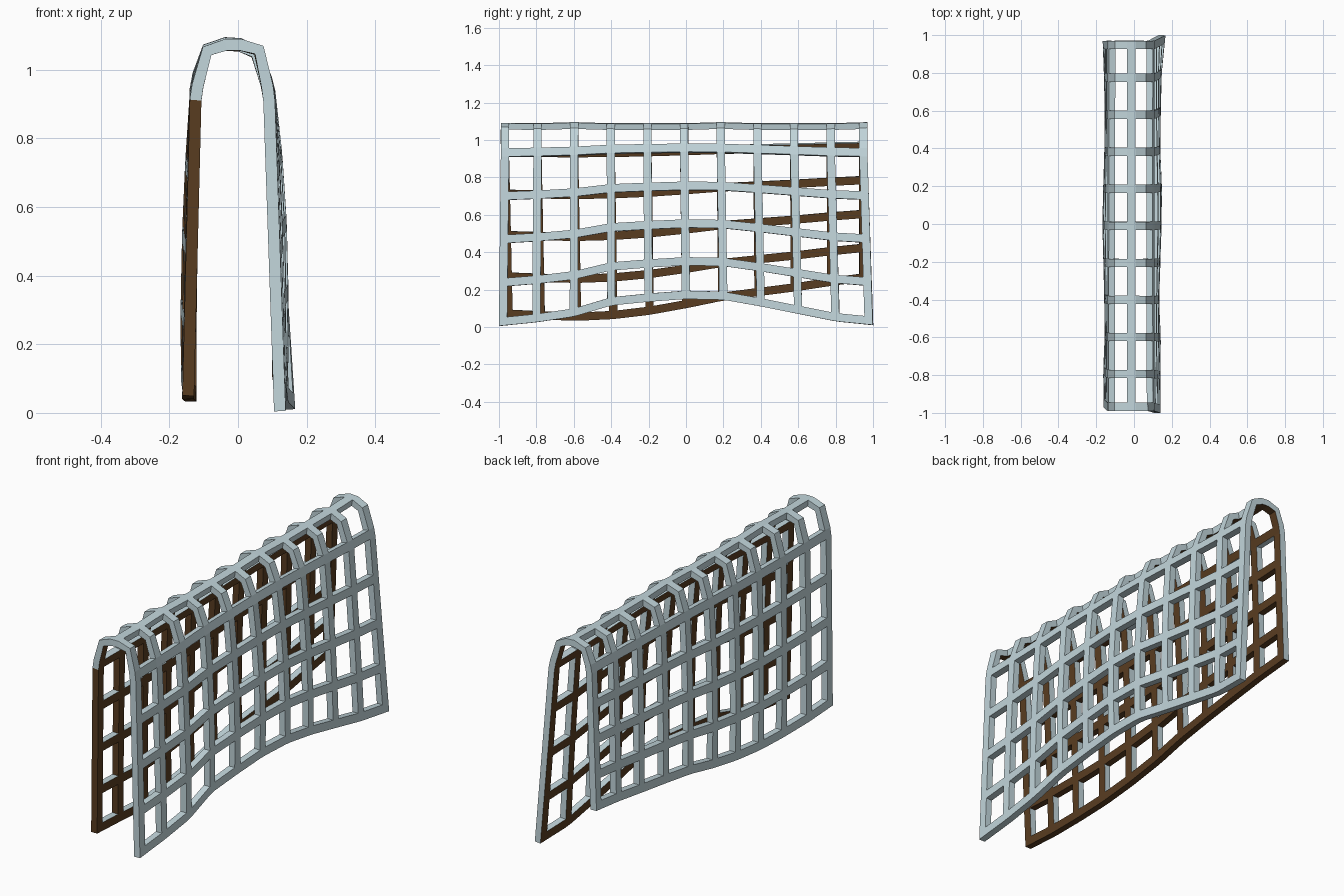
import bpy, bmesh
from mathutils import Vector

if "Cube" in bpy.data.objects:
    bpy.data.objects.remove(bpy.data.objects["Cube"])

BAR = 0.044      # strip width
THICK = 0.034    # strip thickness
COLS = 11
KINKS = (5, 7)   # rib points that bend without a lengthwise bar

# bottom edge heights and leg positions along y, front to back
RIGHT_Z = [.005, .025, .055, .115, .135, .15, .145, .11, .07, .03, .01]
LEFT_Z = [.05, .04, .033, .042, .065, .1, .14, .165, .19, .22, .245]
RIGHT_X = [.122, .123, .125, .115, .12, .125, .13, .122, .125, .13, .15]
LEFT_X = [-.145, -.146, -.138, -.141, -.145, -.15, -.146, -.14, -.138, -.142, -.149]


def material(name, col):
    m = bpy.data.materials.new(name)
    m.diffuse_color = (*col, 1)
    m.use_nodes = True
    m.node_tree.nodes["Principled BSDF"].inputs["Base Color"].default_value = m.diffuse_color
    return m


def rib(k):
    """Centre points of one cross rib, right foot over the ridge to left foot."""
    mid = 1 - abs(k - 5) / 5
    y = -.99 + 1.96 * k / (COLS - 1)
    yr = -1 + 2 * k / (COLS - 1)
    yl = -.97 + 1.94 * k / (COLS - 1)

    def leg(x0, z0, ys, x1, z1, bulge):
        pts = []
        for r in range(5):
            t = r / 4
            b = bulge * mid * 4 * t * (1 - t)
            pts.append(Vector((x0 + (x1 - x0) * t + b, ys + (y - ys) * t, z0 + (z1 - z0) * t)))
        return pts

    right = leg(RIGHT_X[k], RIGHT_Z[k], yr, .09, .93 + .17 * RIGHT_Z[k], .018)
    left = leg(LEFT_X[k], LEFT_Z[k], yl, -.123, .925 + .17 * LEFT_Z[k], -.01)
    wave = .006 * (k % 4 == 2)
    inset = .01 * (k > 0)
    arch = [Vector((.062 - inset, y, 1.058 + wave - inset)), Vector((-.015, y, 1.079 + wave)),
            Vector((-.09, y, 1.055 + wave))]
    return right + arch + left[::-1]


def doubled(pts, single=()):
    """Turn each point of a line into the two edges of a strip."""
    out, bars, n = [], set(), len(pts)
    for i, p in enumerate(pts):
        if i in single:
            out.append(p)
            continue
        bars.add(len(out))
        fwd = (pts[i + 1] - p).normalized() if i < n - 1 else None
        back = (pts[i - 1] - p).normalized() if i > 0 else None
        if back is None:
            out += [p, p + fwd * BAR]
        elif fwd is None:
            out += [p + back * BAR, p]
        else:
            out += [p + back * BAR / 2, p + fwd * BAR / 2]
    return out, bars


# strip edges in both directions, holes left open
ribs = []
for k in range(COLS):
    line, long_bars = doubled(rib(k), KINKS)
    ribs.append(line)
rows = []
for i in range(len(ribs[0])):
    line, rib_bars = doubled([r[i] for r in ribs])
    rows.append(line)
bm = bmesh.new()
grid = [[bm.verts.new(p) for p in row] for row in rows]
for i in range(len(grid) - 1):
    for j in range(len(grid[0]) - 1):
        if i in long_bars or j in rib_bars:
            bm.faces.new((grid[i][j], grid[i][j + 1], grid[i + 1][j + 1], grid[i + 1][j]))
bmesh.ops.delete(bm, geom=[v for v in bm.verts if not v.link_faces], context='VERTS')
mesh = bpy.data.meshes.new("draped_lattice")
bm.to_mesh(mesh)
bm.free()
lattice = bpy.data.objects.new("draped_lattice", mesh)
bpy.context.collection.objects.link(lattice)
mesh.materials.append(material("pale blue grey", (.54, .67, .71)))
mesh.materials.append(material("dark brown", (.1, .046, .015)))

# thickness
mod = lattice.modifiers.new("thickness", 'SOLIDIFY')
mod.thickness = THICK
mod.offset = 0
bpy.context.view_layer.objects.active = lattice
lattice.select_set(True)
bpy.ops.object.modifier_apply(modifier=mod.name)

# brown lining: faces turned inward, plus front and lower edges of the left panel
for f in lattice.data.polygons:
    c, n = f.center, f.normal
    inward = Vector((-.015 - c.x, 0, min(0, .95 - c.z))).normalized()
    lining = n.dot(inward) > .55
    left_edge = c.x < -.1 and c.z < .915 and (n.y < -.6 or n.z < -.6)
    f.material_index = 1 if lining or left_edge else 0
